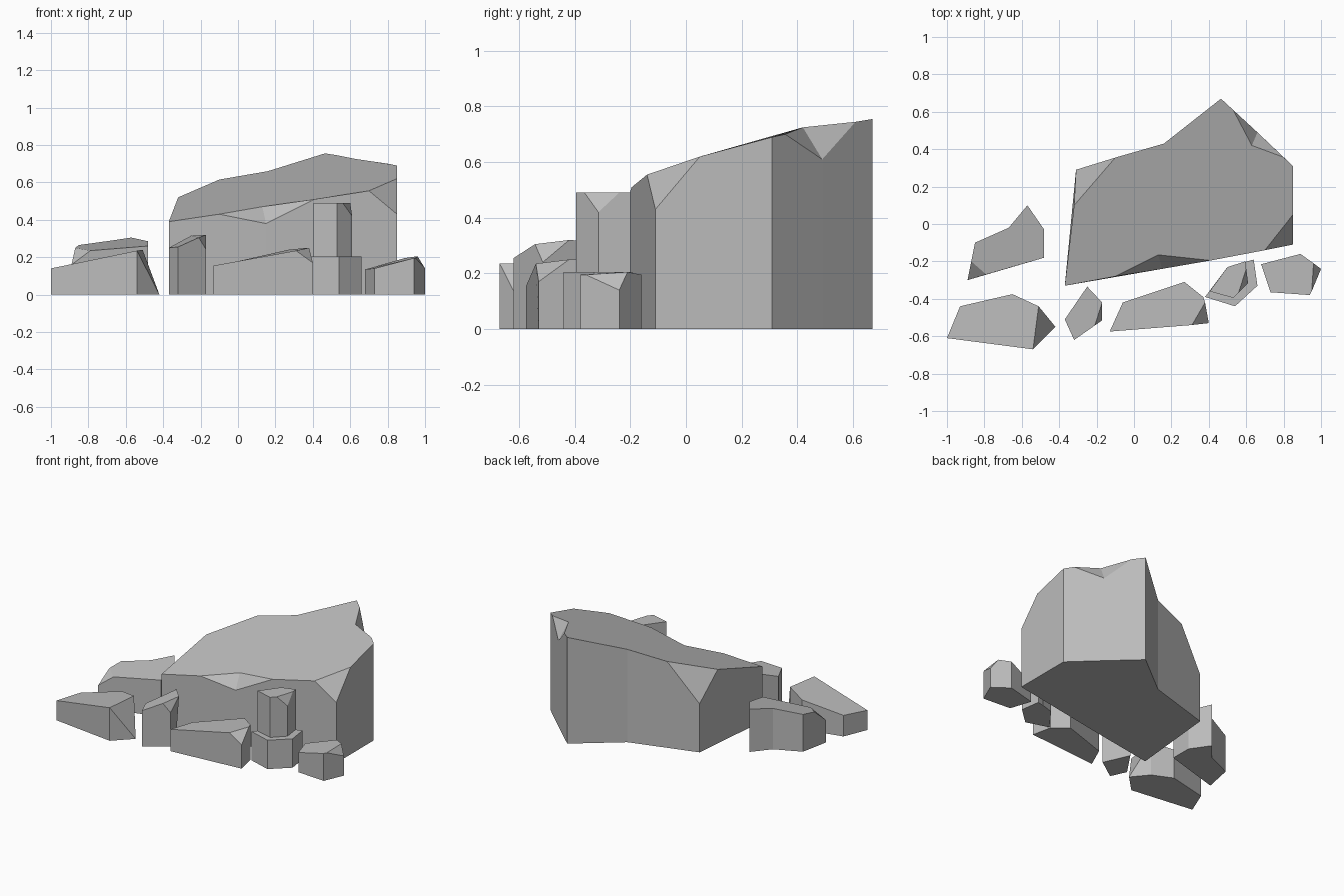
import bpy
import bmesh

# Remove the default object
cube = bpy.data.objects.get("Cube")
if cube:
    bpy.data.objects.remove(cube, do_unlink=True)

# One plain stone colour
stone = bpy.data.materials.new("grey_stone")
stone.use_nodes = True
stone.diffuse_color = (.5, .5, .5, 1)
stone.node_tree.nodes["Principled BSDF"].inputs["Base Color"].default_value = stone.diffuse_color


def rock(name, corners, base=0.0):
    """Upright block with a sloping top, from corners listed counterclockwise.

    A corner is either a point (x, y, z) on the top rim, or a chipped corner:
    a list holding the low point of the chip, then the points along the
    top edge that the chip leaves behind.
    """
    bm = bmesh.new()
    known = {}

    def vert(point):
        if point not in known:
            known[point] = bm.verts.new(point)
        return known[point]

    def face(points):
        unique = list(dict.fromkeys(points))
        if len(unique) > 2:
            return bm.faces.new([vert(p) for p in unique])

    # Normalise: every corner has a ground point, a low point and rim points
    spots = []
    for corner in corners:
        low, *rim = corner if isinstance(corner, list) else (corner, corner)
        spots.append(((low[0], low[1], base), low, rim))

    # Walls between neighbouring corners, and the chip facets
    for (g1, low1, rim1), (g2, low2, rim2) in zip(spots, spots[1:] + spots[:1]):
        face([g1, g2, low2, rim2[0], rim1[-1], low1])
        for a, b in zip(rim1, rim1[1:]):
            face([low1, b, a])

    # Top and underside
    face([p for spot in spots for p in spot[2]])
    face([spot[0] for spot in reversed(spots)])
    bmesh.ops.recalc_face_normals(bm, faces=bm.faces)

    mesh = bpy.data.meshes.new(name)
    bm.to_mesh(mesh)
    bm.free()
    mesh.materials.append(stone)
    obj = bpy.data.objects.new(name, mesh)
    bpy.context.collection.objects.link(obj)
    return obj


# Large boulder with chipped front, corners and rear ridge
rock("main_boulder", [
    (-.37, -.33, .39),
    [(.15, -.24, .38), (-.1, -.28, .43), (.13, -.165, .47), (.41, -.195, .51)],
    [(.85, -.11, .43), (.7, -.14, .555), (.85, .05, .62)],
    (.85, .31, .69),
    [(.66, .49, .61), (.8, .357, .7), (.63, .42, .725), (.53, .61, .745)],
    (.465, .67, .755),
    (.16, .43, .66),
    [(-.31, .29, .345), (-.1, .355, .615), (-.32, .1, .52)],
])

# Long wedge whose end facet runs down to the ground
wedge_tip = (-.54, -.67, .235)
wedge_back = (-.51, -.44, .24)
rock("wedge_rock", [
    (-1.0, -.61, .14),
    wedge_tip,
    [(-.42, -.55, 0.0), wedge_tip, wedge_back],
    wedge_back,
    (-.65, -.375, .21),
    (-.93, -.44, .15),
])

# Rock beside the boulder
rock("side_rock", [
    [(-.89, -.3, .16), (-.87, -.2, .25), (-.79, -.27, .235)],
    (-.48, -.18, .26),
    (-.48, -.03, .285),
    (-.57, .1, .305),
    (-.67, -.02, .29),
    (-.85, -.1, .265),
])

# Narrow upright rock
rock("narrow_rock", [
    (-.32, -.62, .255),
    [(-.17, -.515, .24), (-.21, -.543, .305), (-.17, -.42, .32)],
    (-.25, -.335, .315),
    (-.37, -.51, .25),
])

# Long low rock
rock("long_rock", [
    (-.13, -.575, .155),
    [(.4, -.53, .17), (.31, -.54, .235), (.38, -.42, .25)],
    (.37, -.39, .25),
    (.27, -.31, .24),
    (-.06, -.42, .165),
])

# Pillar standing on a flat base
rock("pillar_base", [
    (.38, -.39, .205),
    (.54, -.44, .205),
    (.66, -.33, .205),
    (.64, -.19, .205),
    (.5, -.23, .205),
])
rock("pillar_rock", [
    (.405, -.36, .49),
    (.53, -.395, .49),
    [(.61, -.315, .42), (.56, -.365, .49), (.6, -.24, .49)],
    (.595, -.2, .49),
    (.5, -.23, .49),
])

# Small end rock
rock("end_rock", [
    (.73, -.365, .14),
    (.94, -.38, .195),
    [(1.0, -.24, .14), (.95, -.36, .195), (.96, -.21, .205)],
    (.89, -.16, .195),
    (.68, -.215, .135),
])
